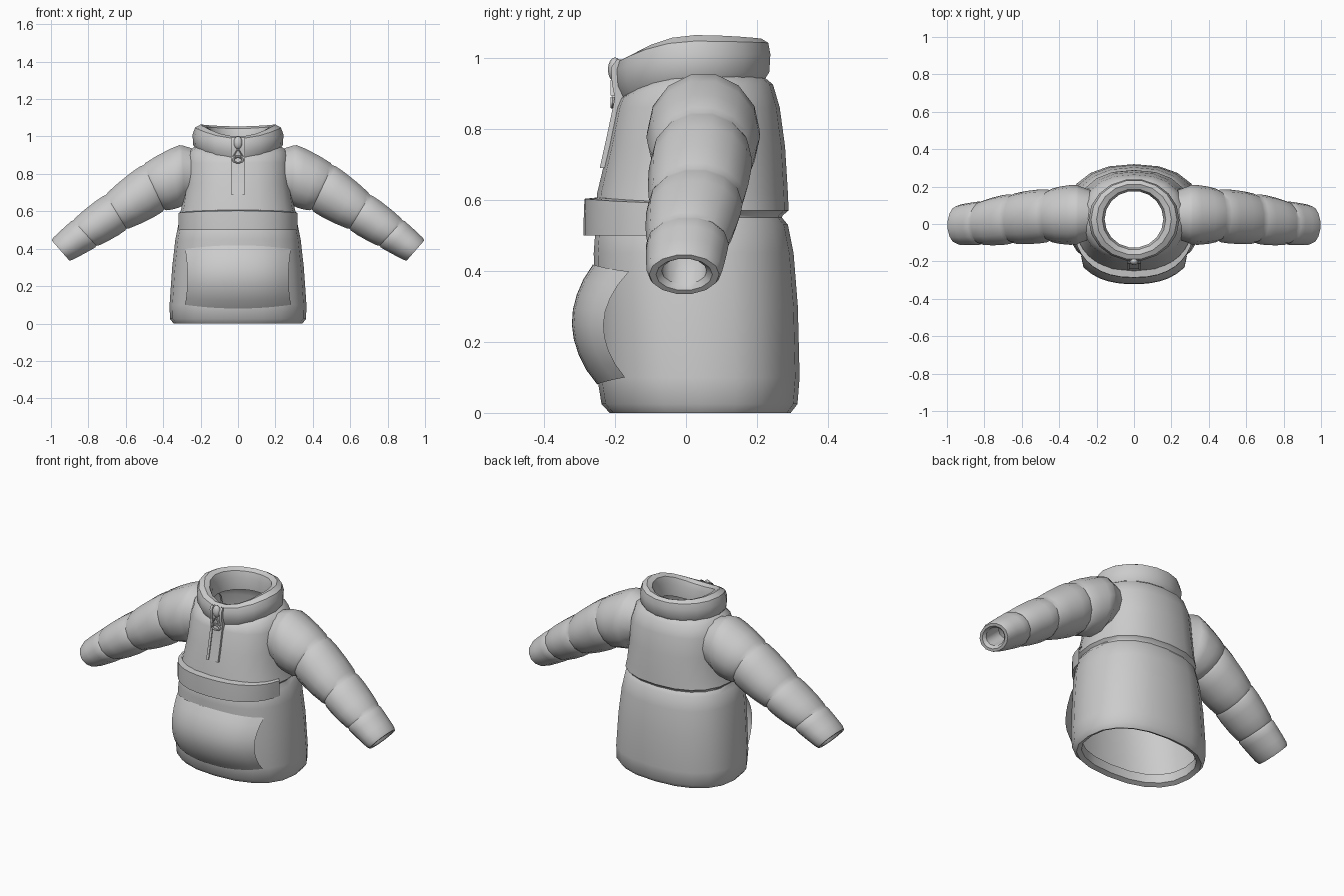
import bpy, bmesh, math
from mathutils import Vector

if "Cube" in bpy.data.objects:
    bpy.data.objects.remove(bpy.data.objects["Cube"])

N = 2.35  # superellipse power of the torso


def finish(name, verts, faces, recalc=True):
    me = bpy.data.meshes.new(name)
    me.from_pydata([tuple(v) for v in verts], [], faces)
    if recalc:
        bm = bmesh.new()
        bm.from_mesh(me)
        bmesh.ops.recalc_face_normals(bm, faces=bm.faces)
        bm.to_mesh(me)
        bm.free()
    ob = bpy.data.objects.new(name, me)
    bpy.context.collection.objects.link(ob)
    smooth(ob)
    return ob


def smooth(ob, angle=40):
    bpy.ops.object.select_all(action='DESELECT')
    ob.select_set(True)
    bpy.context.view_layer.objects.active = ob
    bpy.ops.object.shade_smooth_by_angle(angle=math.radians(angle))


def loft(name, rings, closed=True):
    n = len(rings[0])
    faces = []
    for i in range(len(rings) - 1):
        for j in range(n if closed else n - 1):
            k = (j + 1) % n
            faces.append((i * n + j, i * n + k, (i + 1) * n + k, (i + 1) * n + j))
    return finish(name, [v for r in rings for v in r], faces)


def oval(hx, yf, yb, zf, zs, zb, n, p):
    """Closed ring; height varies between front, sides and back."""
    out = []
    for i in range(n):
        a = math.tau * i / n
        c, s = math.cos(a), math.sin(a)
        x = math.copysign(abs(c) ** (2 / p), c) * hx
        y = (yf + yb) / 2 + math.copysign(abs(s) ** (2 / p), s) * (yb - yf) / 2
        z = zs + ((zf if s < 0 else zb) - zs) * s * s
        out.append((x, y, z))
    return out


# Torso: z, half width, front y, back y
torso = [(0.0, .345, -.215, .295), (.025, .364, -.238, .314), (.1, .366, -.25, .32),
         (.3, .352, -.256, .315), (.45, .335, -.26, .303), (.53, .319, -.254, .287),
         (.55, .302, -.24, .27), (.556, .302, -.24, .272), (.57, .316, -.255, .289),
         (.62, .302, -.25, .287), (.75, .283, -.219, .279), (.86, .277, -.196, .264)]
rings = [oval(.315, -.185, .265, .06, .06, .06, 20, N),
         oval(.32, -.19, .27, .012, .012, .012, 20, N)]
rings += [oval(hx, yf, yb, z, z, z, 20, N) for z, hx, yf, yb in torso]
rings += [oval(.262, -.185, .245, .885, .925, .925, 20, 2.2),
          oval(.215, -.165, .215, .90, .957, .95, 20, 2.1),
          oval(.175, -.14, .19, .91, .965, .955, 20, 2)]
loft("torso", rings)

# Padded collar
collar = [(.175, -.14, .19, .91, .95, .955), (.222, -.178, .222, .885, .928, .935),
          (.24, -.195, .238, .92, .955, .96), (.243, -.198, .241, .965, 1.01, 1.01),
          (.23, -.19, .235, .99, 1.047, 1.042), (.2, -.165, .215, 1.0, 1.064, 1.054),
          (.17, -.138, .188, .99, 1.052, 1.042), (.157, -.127, .177, .96, 1.01, 1.005),
          (.157, -.127, .177, .89, .94, .94)]
loft("collar", [oval(*r, 18, 2) for r in collar])


def front_y(x, z):
    """Torso front surface at x, z."""
    for a, b in zip(torso, torso[1:]):
        if a[0] <= z <= b[0]:
            t = (z - a[0]) / (b[0] - a[0])
            hx, yf, yb = (a[k] + (b[k] - a[k]) * t for k in (1, 2, 3))
            return (yf + yb) / 2 - (yb - yf) / 2 * max(0, 1 - abs(x / hx) ** N) ** (1 / N)


# Kangaroo pocket: bulging sheet with open, lens-shaped sides
rows = []
for j in range(9):
    v = j / 8
    b = math.sin(math.pi * v) ** .85
    row = []
    for i in range(13):
        u = i / 6 - 1
        x = u * (.283 - .013 * b)
        z = (.08 + .02 * u * u) * (1 - v) + (.418 - .02 * u * u) * v
        row.append((x, front_y(u * .283, z) - .003 - .064 * b, z))
    rows.append(row)
loft("front_pocket", rows, closed=False)

# Storm flap wrapping the front half
rows = []
for off, z, s in ((-.02, .5, 0), (.03, .5, 0), (.03, .55, 0), (.028, .603, -.012), (-.01, .607, -.012)):
    row = []
    for i in range(17):
        a = math.radians(-168 + 156 * i / 16)
        c, q = math.cos(a), math.sin(a)
        x = math.copysign(abs(c) ** (2 / N), c) * (.314 + off * .35)
        y = .014 - abs(q) ** (2 / N) * (.272 + off)
        row.append((x, y, z + s * c * c))
    rows.append(row)
loft("storm_flap", rows, closed=False)

# Sleeve stations: top x, top z, bottom x, bottom z, centre y, half depth
st = [(.30, .965, .285, .63, .05, .160), (.51, .855, .39, .60, .045, .142),
      (.71, .694, .592, .50, .028, .134), (.885, .556, .752, .41, .005, .117),
      (.995, .455, .89, .335, -.005, .106)]


def sleeve_ring(s, k, push=0.0, n=14):
    top, bot = Vector((s[0], s[4], s[1])), Vector((s[2], s[4], s[3]))
    c, h = (top + bot) / 2, (top - bot) / 2
    along = Vector((h.z, 0, -h.x)).normalized()
    return [c + along * push + k * (h * math.sin(math.tau * i / n) +
            Vector((0, s[5], 0)) * math.cos(math.tau * i / n)) for i in range(n)]


rings = [sleeve_ring(st[0], .8, -.07)]
for a, b in zip(st, st[1:]):
    last = b is st[-1]
    for t, k in ((0, .95), (.07, 1.0), (.3, 1.035), (.65, 1.035), (.93, 1.0)):
        if last:
            k = min(k, 1.01)
        rings.append(sleeve_ring([p + (q - p) * t for p, q in zip(a, b)], k))
rings += [sleeve_ring(st[-1], .93, .008), sleeve_ring(st[-1], .75, .008),
          sleeve_ring(st[-1], .6, -.006), sleeve_ring(st[-1], .6, -.12)]
sleeve = loft("sleeves", rings)
sleeve.modifiers.new("mirror", 'MIRROR')

# Zip placket: raised borders and a sunken tape running up to the collar
path = [(.69, -.240), (.78, -.220), (.875, -.200), (.89, -.198), (.93, -.206), (.975, -.207), (.995, -.192)]


def strip(name, x0, x1, lift):
    loft(name, [[(x0, y + .02, z), (x0, y - lift, z), (x1, y - lift, z), (x1, y + .02, z)]
                for z, y in path], closed=False)


strip("placket_left", -.038, -.024, .003)
strip("placket_right", .024, .038, .003)
strip("zip_tape", -.024, .024, -.003)

# Zip slider and pull
bpy.ops.mesh.primitive_uv_sphere_add(segments=12, ring_count=8, location=(0, -.2, .967))
slider = bpy.context.object
slider.name = "zip_slider"
slider.scale = (.024, .02, .034)
smooth(slider)
for name, seg, z, sc, minor in (("zip_pull_loop", 3, .908, (1, 1.1, 1), .006),
                                ("zip_pull_end", 10, .874, (1, .55, 1), .007)):
    bpy.ops.mesh.primitive_torus_add(major_segments=seg, minor_segments=6, major_radius=.026,
                                     minor_radius=minor, location=(0, -.207, z),
                                     rotation=(math.pi / 2, 0, 0))
    ob = bpy.context.object
    ob.name = name
    if seg == 3:
        ob.rotation_euler = (math.pi / 2, math.radians(-90), 0)
    ob.scale = sc
    smooth(ob)
